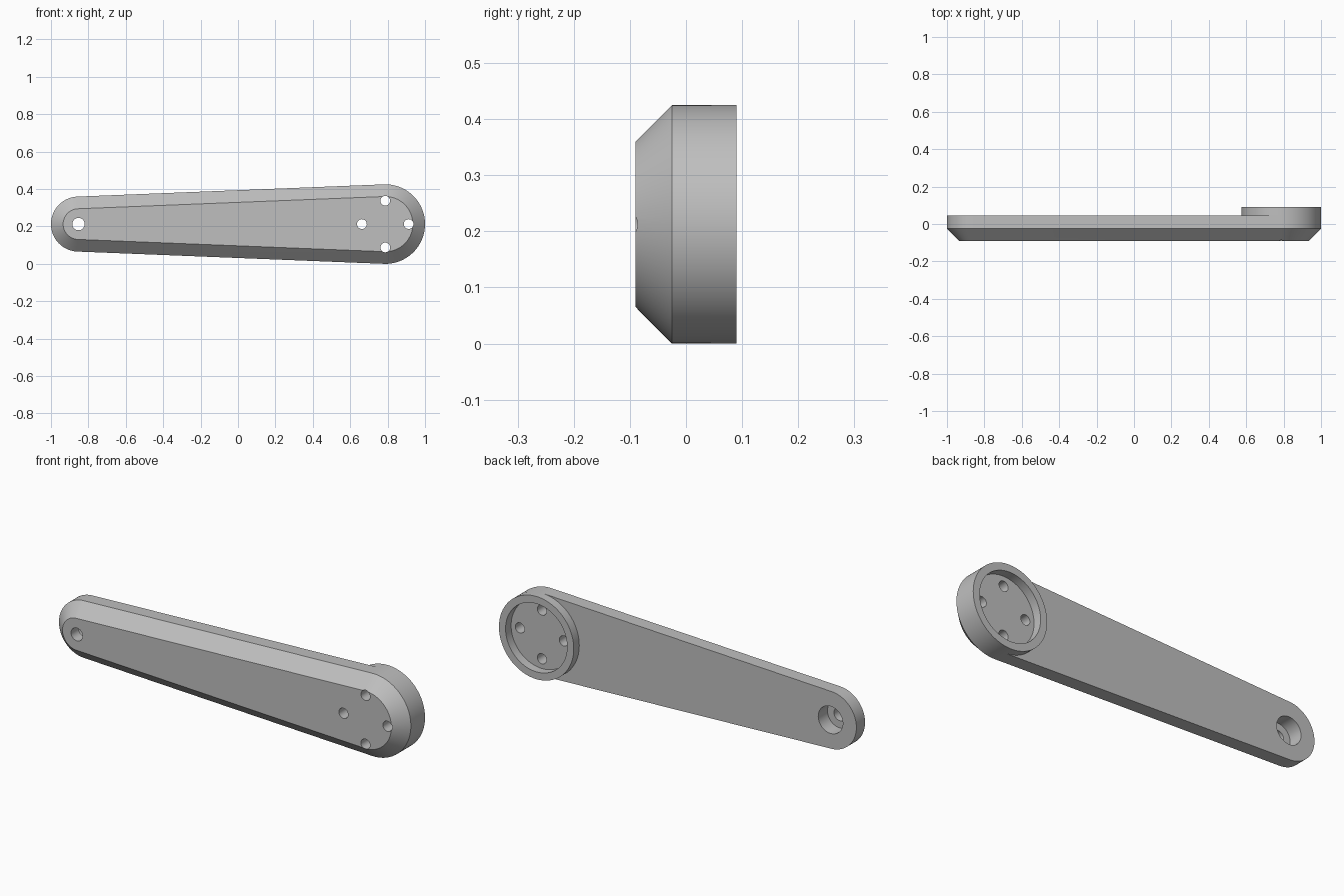
import bpy
import bmesh
from math import sin, cos, pi, asin, radians

if "Cube" in bpy.data.objects:
    bpy.data.objects.remove(bpy.data.objects["Cube"], do_unlink=True)

BIG_R, SMALL_R = 0.2125, 0.147
BIG_X, SMALL_X = 1 - BIG_R, SMALL_R - 1
MID_Z = BIG_R
FRONT, EDGE, BACK, BOSS_BACK = -0.09, -0.025, 0.045, 0.09
CHAMFER = 0.065

grey = bpy.data.materials.new("plain grey")
grey.use_nodes = True
colour = (0.52, 0.52, 0.52, 1)
grey.diffuse_color = colour
grey.node_tree.nodes["Principled BSDF"].inputs["Base Color"].default_value = colour


def arc(x, r, y, start, end, steps):
    return [(x + r * cos(start + (end - start) * i / steps), y,
             MID_Z + r * sin(start + (end - start) * i / steps))
            for i in range(steps + 1)]


def circle(x, r, y, z=0, steps=64):
    return [(px, py, pz + z) for px, py, pz in arc(x, r, y, 0, 2 * pi, steps)[:-1]]


def arm_outline(inset, y):
    # Two round ends joined by their shared tangents
    tilt = asin((BIG_R - SMALL_R) / (BIG_X - SMALL_X))
    top = pi / 2 + tilt
    return (arc(BIG_X, BIG_R - inset, y, -top, top, 48)
            + arc(SMALL_X, SMALL_R - inset, y, top, 2 * pi - top, 48))


def loft(name, loops, ring=False):
    # Skin matching loops, with end caps or closed into a ring
    bm = bmesh.new()
    rows = [[bm.verts.new(p) for p in loop] for loop in loops]
    pairs = list(zip(rows, rows[1:]))
    if ring:
        pairs.append((rows[-1], rows[0]))
    else:
        bm.faces.new(rows[0])
        bm.faces.new(rows[-1])
    for a, b in pairs:
        for i in range(len(a)):
            j = (i + 1) % len(a)
            bm.faces.new((a[i], a[j], b[j], b[i]))
    bmesh.ops.recalc_face_normals(bm, faces=bm.faces)
    mesh = bpy.data.meshes.new(name)
    bm.to_mesh(mesh)
    bm.free()
    mesh.materials.append(grey)
    obj = bpy.data.objects.new(name, mesh)
    bpy.context.collection.objects.link(obj)
    return obj


def select(obj):
    bpy.ops.object.select_all(action='DESELECT')
    obj.select_set(True)
    bpy.context.view_layer.objects.active = obj


def drill(obj, x, z, r, y0, y1):
    cutter = loft("drill_cutter", [circle(x, r, y0, z, 40), circle(x, r, y1, z, 40)])
    cutter.hide_render = True
    select(obj)
    mod = obj.modifiers.new("hole", 'BOOLEAN')
    mod.operation = 'DIFFERENCE'
    mod.solver = 'EXACT'
    mod.object = cutter
    bpy.ops.object.modifier_apply(modifier=mod.name)
    bpy.data.objects.remove(cutter, do_unlink=True)


# Tapered arm with a chamfered front
arm = loft("arm", [arm_outline(CHAMFER, FRONT), arm_outline(0, EDGE), arm_outline(0, BACK)])

# Shaft hole with a wider recess behind it
drill(arm, SMALL_X, 0, 0.07, -0.03, 0.2)
drill(arm, SMALL_X, 0, 0.033, -0.2, 0.1)

# Four screw holes around the large end
for k in range(4):
    drill(arm, BIG_X + 0.125 * cos(k * pi / 2), 0.125 * sin(k * pi / 2), 0.026, -0.2, 0.2)

# Raised rim on the back of the large end
rim = loft("back_rim", [circle(BIG_X, BIG_R, BACK, steps=96), circle(BIG_X, BIG_R, BOSS_BACK, steps=96),
                        circle(BIG_X, 0.175, BOSS_BACK, steps=96), circle(BIG_X, 0.175, BACK, steps=96)],
           ring=True)

for part in (arm, rim):
    select(part)
    bpy.ops.object.shade_smooth_by_angle(angle=radians(30))
